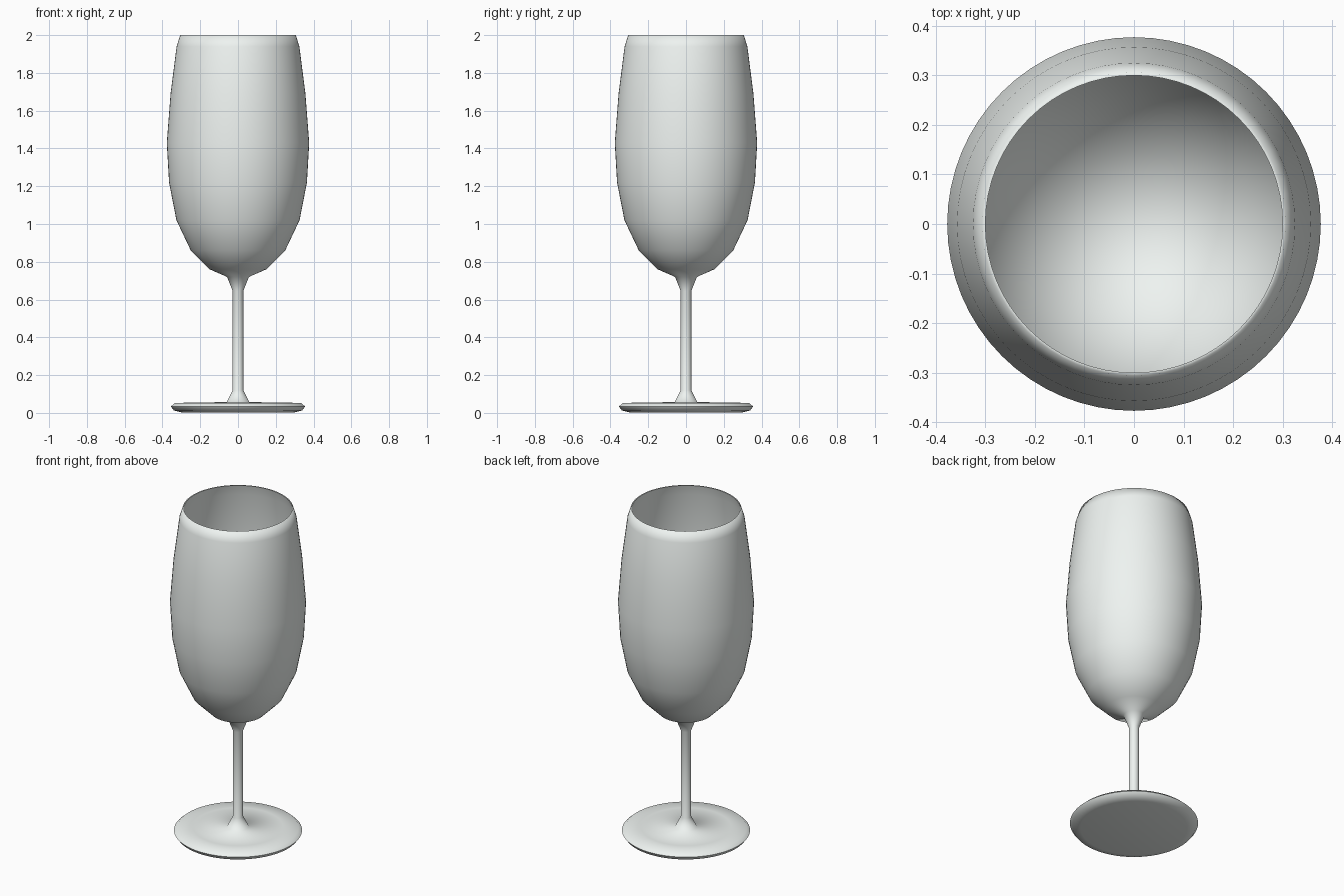
import bpy, bmesh, math

if "Cube" in bpy.data.objects:
    bpy.data.objects.remove(bpy.data.objects["Cube"])

SEGMENTS = 64


def lathe(name, profile, color):
    """Revolve an (r, z) profile around z; points with r = 0 become poles."""
    bm = bmesh.new()
    rings = []
    for r, z in profile:
        if r == 0:
            rings.append([bm.verts.new((0, 0, z))] * SEGMENTS)
        else:
            rings.append([bm.verts.new((r * math.cos(a), r * math.sin(a), z))
                          for a in (2 * math.pi * i / SEGMENTS for i in range(SEGMENTS))])
    for low, high in zip(rings, rings[1:]):
        for i in range(SEGMENTS):
            j = (i + 1) % SEGMENTS
            corners = list(dict.fromkeys((low[i], low[j], high[j], high[i])))
            bm.faces.new(corners)
    bmesh.ops.recalc_face_normals(bm, faces=bm.faces)
    mesh = bpy.data.meshes.new(name)
    bm.to_mesh(mesh)
    bm.free()
    material = bpy.data.materials.new(name + "_material")
    material.diffuse_color = color
    material.use_nodes = True
    material.node_tree.nodes["Principled BSDF"].inputs["Base Color"].default_value = material.diffuse_color
    mesh.materials.append(material)
    obj = bpy.data.objects.new(name, mesh)
    bpy.context.collection.objects.link(obj)
    bpy.ops.object.select_all(action='DESELECT')
    obj.select_set(True)
    bpy.context.view_layer.objects.active = obj
    bpy.ops.object.shade_smooth_by_angle(angle=math.radians(80))
    return obj


# foot disc with rounded edge
foot = [(0, 0.004), (0.295, 0.002), (0.34, 0.013), (0.355, 0.034),
        (0.335, 0.052), (0.25, 0.055), (0.06, 0.057)]
# slim stem, flared at both ends
stem = [(0.028, 0.12), (0.028, 0.645), (0.058, 0.72)]
# outside of the bowl up to the rim
bowl_outer = [(0.15, 0.76), (0.25, 0.86), (0.326, 1.02), (0.365, 1.22),
              (0.377, 1.43), (0.357, 1.69), (0.325, 1.94), (0.306, 2.0)]
# inside of the bowl, back down to the centre
bowl_inner = [(0.3, 2.0), (0.318, 1.938), (0.35, 1.69), (0.37, 1.43), (0.358, 1.222),
              (0.319, 1.024), (0.245, 0.867), (0.147, 0.768), (0.058, 0.73), (0, 0.726)]

lathe("stemmed_glass", foot + stem + bowl_outer + bowl_inner, (0.86, 0.9, 0.88, 1))
